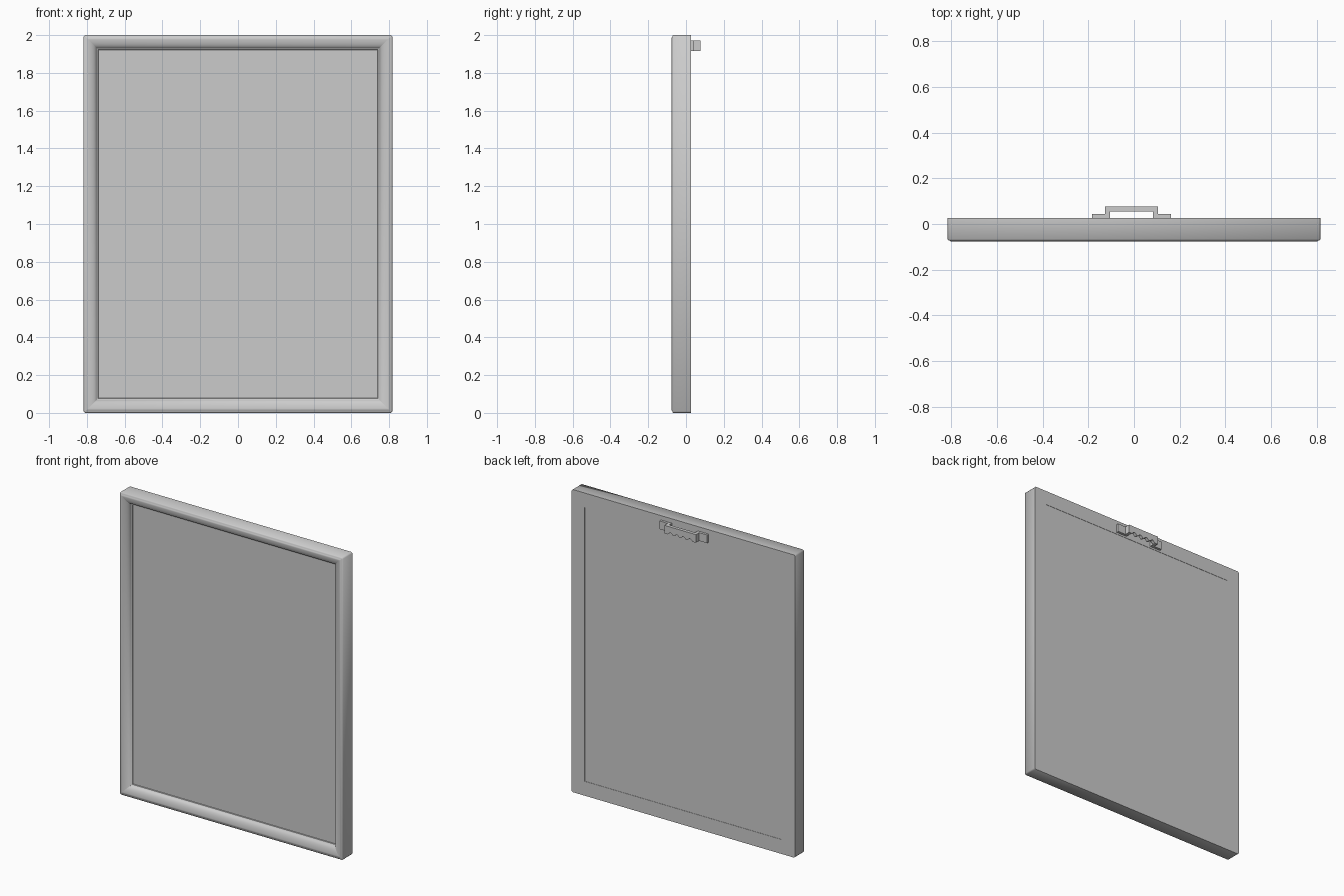
import bpy, bmesh, math

if "Cube" in bpy.data.objects:
    bpy.data.objects.remove(bpy.data.objects["Cube"], do_unlink=True)

HALF_W, HEIGHT, BACK = 0.817, 2.0, 0.027
PANEL_Y, BORDER = -0.041, 0.095

grey = bpy.data.materials.new("plain grey")
grey.use_nodes = True
grey.diffuse_color = (0.6, 0.6, 0.6, 1)
grey.node_tree.nodes["Principled BSDF"].inputs["Base Color"].default_value = (0.6, 0.6, 0.6, 1)


def finish(name, bm, smooth=False):
    bmesh.ops.recalc_face_normals(bm, faces=bm.faces)
    mesh = bpy.data.meshes.new(name)
    bm.to_mesh(mesh)
    bm.free()
    mesh.materials.append(grey)
    obj = bpy.data.objects.new(name, mesh)
    bpy.context.collection.objects.link(obj)
    if smooth:
        bpy.ops.object.select_all(action="DESELECT")
        obj.select_set(True)
        bpy.context.view_layer.objects.active = obj
        bpy.ops.object.shade_smooth_by_angle(angle=math.radians(50))
    return obj


def box(name, x0, x1, y0, y1, z0, z1):
    bm = bmesh.new()
    bmesh.ops.create_cube(bm, size=1)
    for v in bm.verts:
        v.co = ((x0 + x1) / 2 + v.co.x * (x1 - x0),
                (y0 + y1) / 2 + v.co.y * (y1 - y0),
                (z0 + z1) / 2 + v.co.z * (z1 - z0))
    return finish(name, bm)


def ring_points(inset):
    """Rectangle at an inset from the outer edge, its corners slightly cut."""
    x, z0, z1 = HALF_W - inset, inset, HEIGHT - inset
    c = max(0.008 - 0.6 * inset, 0.0005)
    return [(-x + c, z0), (x - c, z0), (x, z0 + c), (x, z1 - c),
            (x - c, z1), (-x + c, z1), (-x, z1 - c), (-x, z0 + c)]


# Moulding: profile of (inset from outer edge, depth) swept round the corners
profile = [(BORDER, BACK), (0, BACK), (0, -0.067), (0.005, -0.072), (0.010, -0.072)]
for i in range(9):  # quarter-round falling towards the panel
    a = math.radians(80 * i / 8)
    profile.append((0.014 + 0.055 * math.sin(a), -0.044 - 0.033 * math.cos(a)))
profile += [(0.071, -0.045), (0.077, -0.045), (0.079, PANEL_Y), (BORDER, PANEL_Y)]

bm = bmesh.new()
rings = [[bm.verts.new((x, y, z)) for x, z in ring_points(inset)] for inset, y in profile]
for k, ring in enumerate(rings):
    after = rings[(k + 1) % len(rings)]
    for c in range(len(ring)):
        d = (c + 1) % len(ring)
        bm.faces.new((ring[c], ring[d], after[d], after[c]))
finish("frame_moulding", bm, smooth=True)

# Picture panel and slightly sunk backing board, filling the opening
inner = HALF_W - BORDER
box("picture_panel", -inner, inner, PANEL_Y, PANEL_Y + 0.01, BORDER, HEIGHT - BORDER)
box("backing_board", -inner, inner, BACK - 0.04, BACK - 0.002, BORDER, HEIGHT - BORDER)

# Sawtooth hanger: feet, legs and a scalloped bridge
TOP, LOW = 1.971, 1.917
MID, REACH = -0.011, 0.115
for side, s in (("left", 1), ("right", -1)):
    xs = sorted((MID + s * (REACH - 0.02), MID + s * 0.174))
    box("hanger_foot_" + side, *xs, BACK, 0.043, LOW, TOP)
    xs = sorted((MID + s * (REACH - 0.02), MID + s * REACH))
    box("hanger_leg_" + side, *xs, BACK, 0.077, LOW, TOP)

bm = bmesh.new()
span, steps = REACH - 0.02, 32
outline = [(MID + span, TOP), (MID - span, TOP)]
for i in range(steps + 1):
    t = i / steps
    outline.append((MID - span + 2 * span * t, LOW + 0.008 * (1 - math.cos(8 * math.pi * t))))
face = bm.faces.new([bm.verts.new((x, 0.055, z)) for x, z in outline])
new = bmesh.ops.extrude_face_region(bm, geom=[face])["geom"]
bmesh.ops.translate(bm, vec=(0, 0.022, 0), verts=[g for g in new if isinstance(g, bmesh.types.BMVert)])
finish("hanger_bridge", bm)
